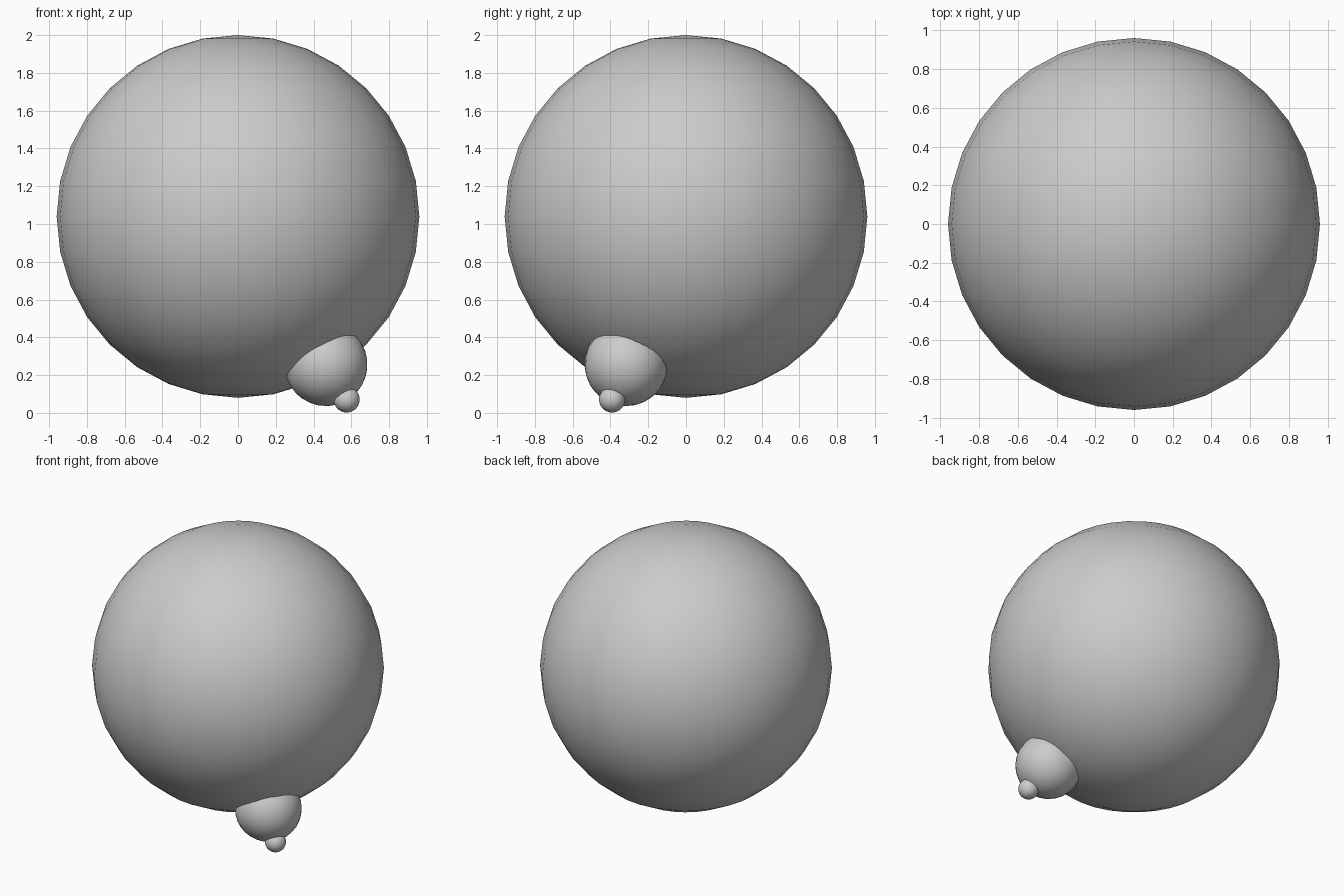
import bpy
from mathutils import Vector

cube = bpy.data.objects.get("Cube")
if cube:
    bpy.data.objects.remove(cube, do_unlink=True)

# One plain grey for everything
GREY = (0.6, 0.6, 0.6, 1.0)
grey = bpy.data.materials.new("plain_grey")
grey.use_nodes = True
grey.diffuse_color = GREY
grey.node_tree.nodes["Principled BSDF"].inputs["Base Color"].default_value = GREY

BODY_CENTRE = Vector((0, 0, 1.04))
AXIS = Vector((0.482, -0.328, -0.812)).normalized()  # the bumps stack along this


def ball(name, radius, distance, segments, rings):
    """Smooth ball placed along the bump axis from the body centre."""
    bpy.ops.mesh.primitive_uv_sphere_add(
        segments=segments, ring_count=rings, radius=radius,
        location=BODY_CENTRE + AXIS * distance)
    obj = bpy.context.object
    obj.name = name
    obj.data.materials.append(grey)
    bpy.ops.object.shade_smooth()
    if distance:
        obj.rotation_euler = AXIS.to_track_quat('Z', 'Y').to_euler()
    return obj


# Large body, bump on its lower front left, and small tip on the bump
ball("body", 0.96, 0, 32, 16)
ball("bump", 0.22, 0.965, 32, 16)
ball("bump_tip", 0.069, 1.193, 32, 16)
